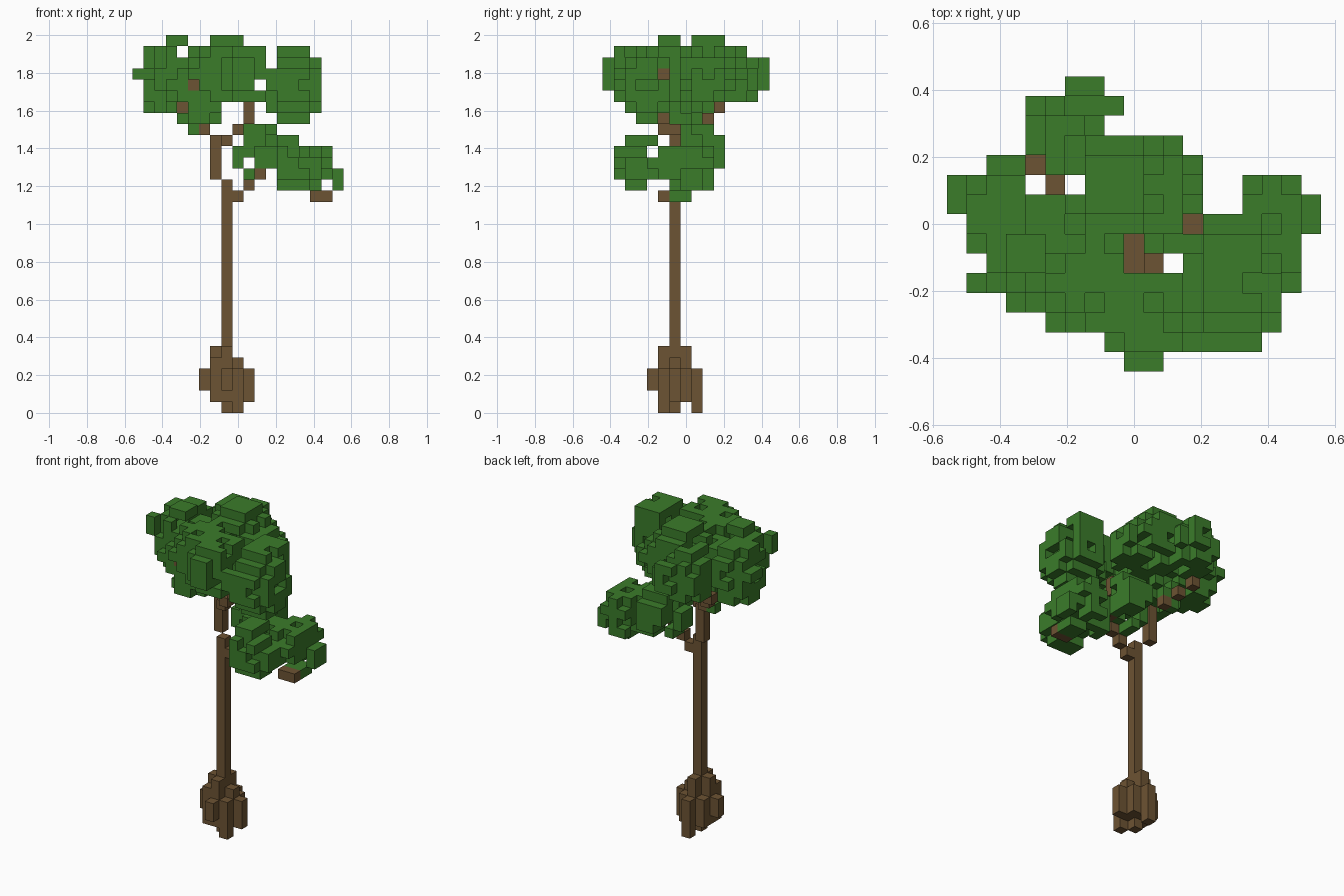
import bpy
import bmesh
import random
from itertools import product
from mathutils import Vector

random.seed(4)
CELL = 2 / 34                      # block size
CENTRE = Vector((9.5, 7.5, 0))     # grid point above the origin
SIDES = [Vector(d) for d in ((1, 0, 0), (-1, 0, 0), (0, 1, 0),
                             (0, -1, 0), (0, 0, 1), (0, 0, -1))]

cube = bpy.data.objects.get("Cube")
if cube:
    bpy.data.objects.remove(cube, do_unlink=True)


def make_material(name, colour):
    mat = bpy.data.materials.new(name)
    mat.use_nodes = True
    mat.diffuse_color = colour
    mat.node_tree.nodes["Principled BSDF"].inputs["Base Color"].default_value = colour
    return mat


def clump(i0, i1, j0, j1, k0, k1):
    """Blocks of a boxy ellipsoid that fills the given inclusive cell range."""
    ranges = ((i0, i1), (j0, j1), (k0, k1))
    cells = set()
    for cell in product(*(range(a, b + 1) for a, b in ranges)):
        reach = sum((abs(c - (a + b) / 2) / ((b - a + 1) / 2)) ** 3
                    for c, (a, b) in zip(cell, ranges))
        if reach <= 1.05:
            cells.add(cell)
    return cells


def column(i, j, k0, k1):
    return {(i, j, k) for k in range(k0, k1 + 1)}


def merge(clumps):
    return set().union(*(clump(*c) for c in clumps))


def neighbours(cell):
    return [tuple(int(a + b) for a, b in zip(cell, d)) for d in SIDES]


# Roots: a diamond bundle of upright columns of uneven length
roots = set().union(*(column(*c) for c in (
    (8, 6, 0, 5), (7, 6, 1, 5), (8, 5, 1, 5), (8, 7, 1, 5), (9, 6, 1, 4),
    (7, 5, 1, 4), (9, 5, 0, 3), (7, 7, 1, 3), (9, 7, 1, 3),
    (6, 6, 2, 3), (8, 4, 2, 3), (10, 6, 1, 3), (8, 8, 0, 3),
)))

# Trunk: long lower post and a stepped upper post
trunk = column(8, 6, 6, 20) | column(7, 7, 21, 24) | {(8, 6, 24)}

# Branches: stepping left, right and out to the low crown
branches = {(6, 8, 25), (5, 9, 26), (4, 10, 27), (5, 3, 29)}
branches |= {(9, 6, 25), (9, 5, 25), (14, 5, 30)} | column(10, 5, 26, 27)
branches |= {(9, 6, 19), (10, 6, 20), (11, 6, 21), (12, 7, 22), (16, 5, 19), (17, 5, 19)}

# Upper crown
upper = merge([
    # left lobe
    (1, 4, 6, 9, 27, 32), (0, 1, 8, 9, 30, 30), (2, 4, 4, 6, 29, 32),
    (1, 2, 4, 4, 31, 32), (2, 4, 8, 10, 29, 31), (3, 7, 3, 7, 27, 31),
    # front lobe
    (5, 9, 2, 6, 28, 32), (8, 12, 1, 4, 28, 32), (9, 10, 0, 3, 29, 31),
    # right lobe
    (12, 16, 1, 6, 27, 31), (13, 15, 3, 6, 31, 32), (12, 16, 3, 4, 27, 28),
    (13, 15, 3, 4, 26, 26),
    # middle and back lobes
    (4, 10, 5, 10, 28, 31), (5, 11, 7, 11, 29, 32), (9, 12, 7, 10, 28, 31),
    (9, 11, 10, 11, 29, 30), (4, 7, 10, 13, 28, 31), (4, 6, 10, 12, 32, 32),
    (7, 8, 13, 13, 29, 30), (6, 7, 14, 14, 29, 31),
    # knobs on top and tufts below
    (3, 4, 5, 6, 33, 33), (7, 9, 8, 10, 33, 33),
    (4, 7, 3, 8, 26, 28), (5, 5, 8, 8, 25, 26),
])

# Lower crown
lower = merge([
    # front lobe
    (13, 15, 1, 3, 20, 23), (16, 16, 2, 3, 21, 22), (13, 14, 2, 4, 24, 24),
    (13, 15, 3, 4, 21, 23),
    # side lobe
    (15, 17, 4, 9, 21, 23), (18, 18, 7, 8, 20, 21), (13, 16, 6, 9, 20, 20),
    (16, 17, 6, 7, 19, 19), (13, 14, 5, 7, 21, 23),
    # inner lobe below the upper crown
    (10, 12, 7, 10, 22, 24), (10, 12, 7, 9, 24, 25), (11, 12, 6, 6, 22, 23),
    (9, 9, 7, 8, 22, 23), (10, 10, 7, 8, 21, 21),
])

# Gaps running through the leaves along each axis
gaps_down = {(4, 9), (6, 9), (11, 5), (12, 7), (9, 5), (9, 6), (10, 5), (4, 10), (5, 9),
             (13, 8), (13, 9), (14, 8), (14, 9)}
gaps_back = {(4, 32), (11, 29), (10, 22), (17, 20), (12, 31), (12, 32), (11, 21),
             (4, 27)}
gaps_across = {(4, 23), (5, 24), (5, 20), (1, 20)}
# Hollows that show the branch tips
hollows = {(5, 2, 29), (15, 5, 30), (16, 5, 30)}


def thin_out(leaves):
    """Cut the gaps, then pit some of the broad surfaces for a ragged look."""
    leaves = {(i, j, k) for i, j, k in leaves - hollows
              if (i, j) not in gaps_down and (i, k) not in gaps_back
              and (j, k) not in gaps_across}
    chips = {c for c in sorted(leaves)
             if sum(n in leaves for n in neighbours(c)) in (4, 5)
             and random.random() < 0.18}
    return leaves - chips


wood = roots | trunk | branches
upper = thin_out(upper) - wood
lower = thin_out(lower) - wood
filled = wood | upper | lower


def build(name, cells, mat):
    """Mesh the outer faces of a set of blocks."""
    bm = bmesh.new()
    corners = {}

    def vert(point):
        key = tuple(round(c) for c in point)
        if key not in corners:
            corners[key] = bm.verts.new((Vector(key) - CENTRE) * CELL)
        return corners[key]

    for cell in sorted(cells):
        middle = Vector(cell) + Vector((0.5, 0.5, 0.5))
        for side, other in zip(SIDES, neighbours(cell)):
            if other in filled:
                continue
            u = Vector((side.y, side.z, side.x))
            v = side.cross(u)
            ring = (u + v, v - u, -u - v, u - v)
            bm.faces.new([vert(middle + (side + r) / 2) for r in ring])
    mesh = bpy.data.meshes.new(name)
    bm.to_mesh(mesh)
    bm.free()
    mesh.materials.append(mat)
    obj = bpy.data.objects.new(name, mesh)
    bpy.context.collection.objects.link(obj)


bark = make_material("bark_brown", (0.152, 0.087, 0.033, 1))
leaf = make_material("leaf_green", (0.043, 0.2, 0.023, 1))

build("roots", roots, bark)
build("trunk", trunk, bark)
build("branches", branches, bark)
build("upper_crown", upper, leaf)
build("lower_crown", lower, leaf)
